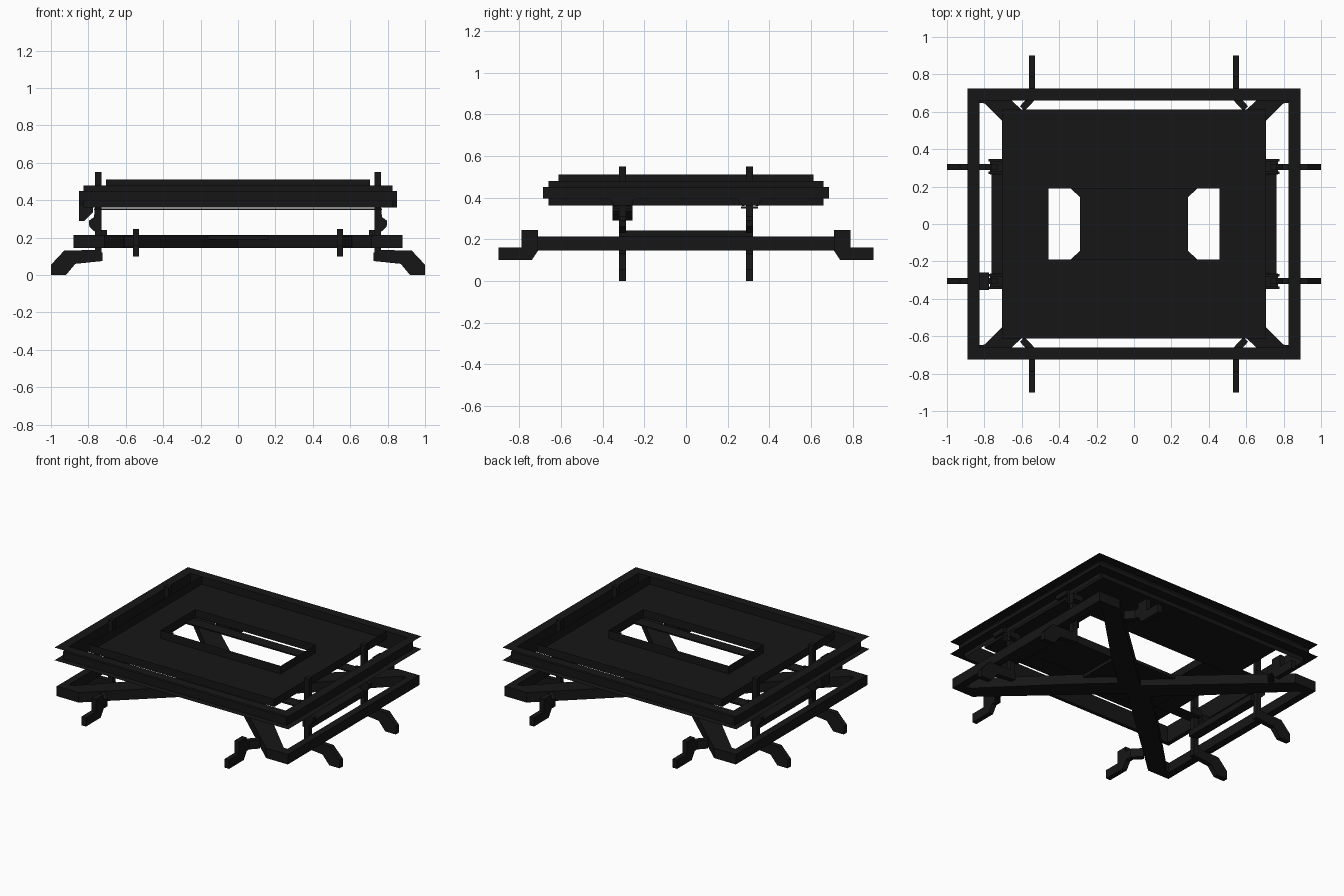
import bpy, bmesh
from mathutils import Vector

if "Cube" in bpy.data.objects:
    bpy.data.objects.remove(bpy.data.objects["Cube"])

mat = bpy.data.materials.new("dark_steel")
mat.diffuse_color = (0.008, 0.008, 0.008, 1)
mat.use_nodes = True
mat.node_tree.nodes["Principled BSDF"].inputs["Base Color"].default_value = mat.diffuse_color


def finish(bm, name):
    bmesh.ops.recalc_face_normals(bm, faces=bm.faces)
    me = bpy.data.meshes.new(name)
    bm.to_mesh(me)
    bm.free()
    ob = bpy.data.objects.new(name, me)
    bpy.context.collection.objects.link(ob)
    me.materials.append(mat)
    return ob


def prism(name, pts, lo, hi, axis="z"):
    """Extrude a 2D outline along an axis; y: pts are (x, z), x: pts are (y, z)."""
    place = {"z": lambda a, b: (a, b, lo), "y": lambda a, b: (a, lo, b),
             "x": lambda a, b: (lo, a, b)}[axis]
    bm = bmesh.new()
    face = bm.faces.new([bm.verts.new(place(*p)) for p in pts])
    out = bmesh.ops.extrude_face_region(bm, geom=[face])
    step = Vector([(hi - lo) * (axis == c) for c in "xyz"])
    bmesh.ops.translate(bm, vec=step, verts=[v for v in out["geom"] if isinstance(v, bmesh.types.BMVert)])
    return finish(bm, name)


def box(name, x0, x1, y0, y1, z0, z1):
    return prism(name, [(x0, y0), (x1, y0), (x1, y1), (x0, y1)], z0, z1)


def mirror(ob, x=True, y=True):
    m = ob.modifiers.new("mirror", "MIRROR")
    m.use_axis = (x, y, False)
    return ob


def sheet_ring(name, rows):
    """Open folded sheet run round a rectangle; rows are (half_x, half_y, z)."""
    bm = bmesh.new()
    rows = [[bm.verts.new((sx * hx, sy * hy, z))
             for sx, sy in ((-1, -1), (1, -1), (1, 1), (-1, 1))] for hx, hy, z in rows]
    for a, b in zip(rows, rows[1:]):
        for i in range(4):
            j = (i + 1) % 4
            bm.faces.new((a[i], a[j], b[j], b[i]))
    return finish(bm, name)


def rim(name, profile):
    return sheet_ring(name, [(0.825 + d, 0.66 + d, z) for d, z in profile])


# Upper rim: inner wall with thin flanges, and a stepped outer web
rim("rim_wall_and_top_flange", [(0, 0.362), (0, 0.48), (0.065, 0.48)])
rim("rim_web", [(0, 0.45), (0.026, 0.45), (0.026, 0.395)])
rim("rim_lower_flange", [(0, 0.393), (0.065, 0.393)])

# Deck tray: upturned outer lip, flat sheet, upturned collar round the opening
sheet_ring("deck_tray", [(0.705, 0.613, 0.51), (0.705, 0.613, 0.455),
                         (0.458, 0.19, 0.455), (0.458, 0.19, 0.51)])

# Lower crossed braces (one quarter, mirrored) and the thin web joining them
mirror(prism("cross_brace", [(0, 0), (0.13, 0), (0.345, 0.195), (0.80, 0.645),
                             (0.84, 0.65), (0.88, 0.715), (0.715, 0.715), (0, 0.065)], 0.145, 0.213))
mirror(prism("brace_web", [(0, 0), (0.29, 0), (0.29, 0.15), (0.345, 0.195), (0.17, 0.21),
                           (0, 0.21)], 0.19, 0.212))
# Side bars between the brace ends
mirror(box("lower_side_bar", 0.83, 0.88, -0.715, 0.715, 0.145, 0.213), y=False)
# Inner rails and posts
mirror(box("inner_rail", 0.70, 0.762, -0.30, 0.30, 0.20, 0.242), y=False)
mirror(box("post", 0.73, 0.765, 0.288, 0.322, 0.075, 0.55))

# Cranked side feet
mirror(prism("side_foot", [(0.725, 0.075), (0.87, 0.06), (0.92, 0), (1, 0), (1, 0.055), (0.93, 0.13),
                           (0.755, 0.135), (0.725, 0.12)], 0.288, 0.322, "y"))
# Stepped end feet with an angled arm back to the brace
mirror(prism("end_foot", [(0.74, 0.10), (0.9, 0.10), (0.9, 0.16), (0.79, 0.16), (0.79, 0.245),
                          (0.71, 0.245), (0.71, 0.145)], 0.528, 0.562, "x"))
mirror(prism("end_foot_arm", [(0.528, 0.72), (0.528, 0.665), (0.585, 0.605), (0.61, 0.63),
                              (0.562, 0.68), (0.562, 0.72)], 0.15, 0.21))

# Thin cross straps under the deck, post latches and clevis cheeks
mirror(box("cross_strap", -0.77, 0.77, 0.265, 0.345, 0.347, 0.356), x=False)
mirror(prism("post_latch", [(0.735, 0.22), (0.77, 0.235), (0.795, 0.26), (0.797, 0.29), (0.77, 0.31),
                            (0.765, 0.36), (0.735, 0.36)], 0.288, 0.322, "y"))
for y in (0.268, 0.333):
    mirror(box("clevis_cheek", 0.705, 0.778, y, y + 0.014, 0.36, 0.40))
# Small brackets under the rim sides
mirror(prism("rim_bracket", [(0.26, 0.362), (0.35, 0.362), (0.362, 0.395), (0.248, 0.395)], 0.825, 0.85, "x"))
# Single catch block at the front left
prism("catch_block", [(-0.85, 0.29), (-0.82, 0.29), (-0.775, 0.335), (-0.775, 0.37), (-0.85, 0.37)],
      -0.353, -0.258, "y")
